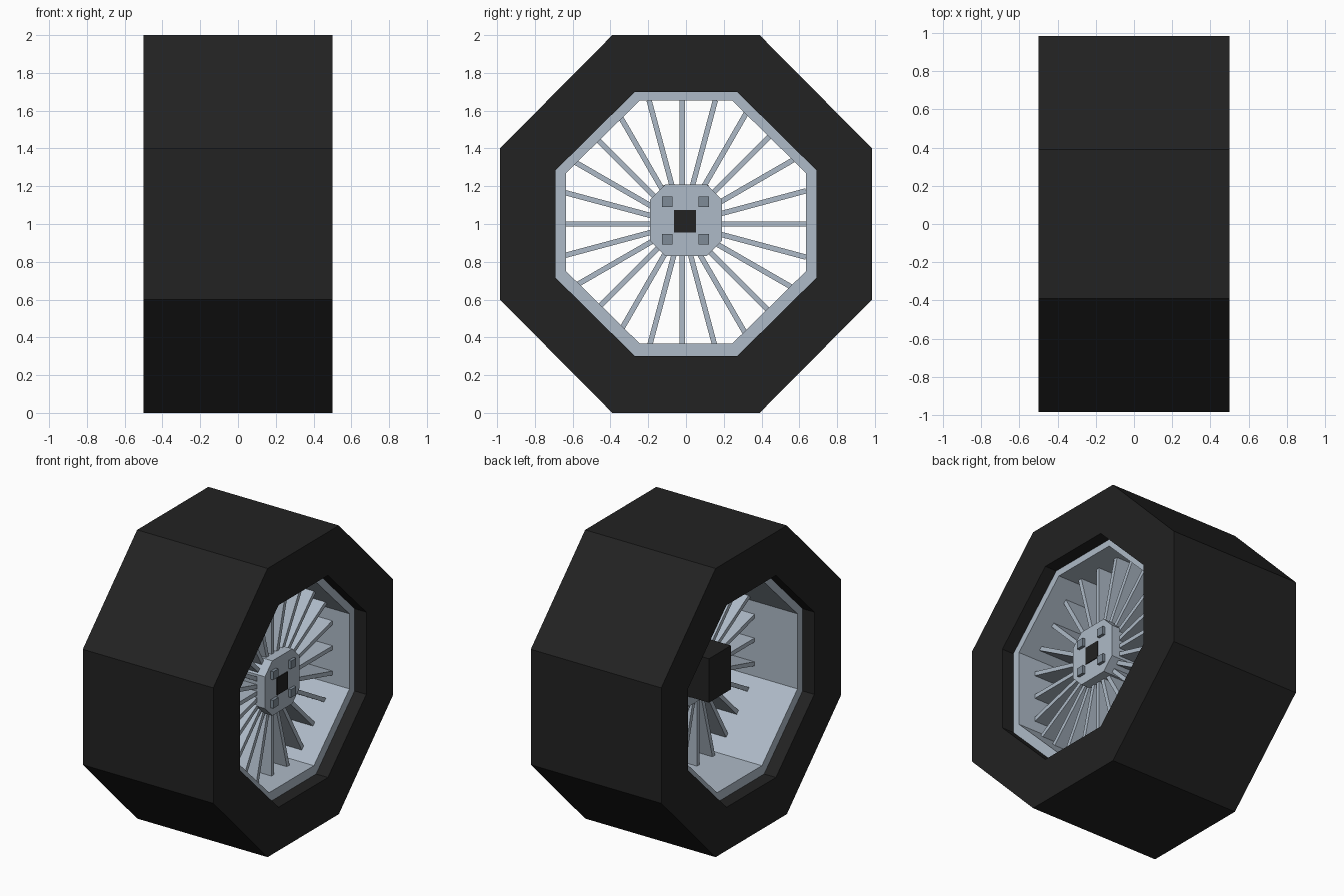
import bpy, bmesh, math

if "Cube" in bpy.data.objects:
    bpy.data.objects.remove(bpy.data.objects["Cube"])


def material(name, rgb):
    m = bpy.data.materials.new(name)
    m.diffuse_color = (*rgb, 1)
    m.use_nodes = True
    m.node_tree.nodes["Principled BSDF"].inputs["Base Color"].default_value = m.diffuse_color
    return m


RUBBER = material("black rubber", (0.016, 0.016, 0.016))
METAL = material("blue grey metal", (0.42, 0.49, 0.57))
BOLT = material("dark grey metal", (0.21, 0.26, 0.31))


def octagon(hy, hz, cy, cz, z0):
    """Corner points of a chamfered rectangle: half sizes, then flat half lengths."""
    return [(hy, z0 - cz), (hy, z0 + cz), (cy, z0 + hz), (-cy, z0 + hz),
            (-hy, z0 + cz), (-hy, z0 - cz), (-cy, z0 - hz), (cy, z0 - hz)]


def finish(name, bm, mat):
    bmesh.ops.recalc_face_normals(bm, faces=bm.faces)
    me = bpy.data.meshes.new(name)
    bm.to_mesh(me)
    bm.free()
    me.materials.append(mat)
    ob = bpy.data.objects.new(name, me)
    bpy.context.collection.objects.link(ob)
    return ob


def tube(name, outer, inner, x0, x1, mat):
    """Hollow eight-sided ring running along x."""
    bm = bmesh.new()
    loops = [[bm.verts.new((x, y, z)) for y, z in pts]
             for pts, x in ((outer, x0), (outer, x1), (inner, x1), (inner, x0))]
    for k in range(4):
        a, b = loops[k], loops[(k + 1) % 4]
        for i in range(8):
            j = (i + 1) % 8
            bm.faces.new((a[i], a[j], b[j], b[i]))
    return finish(name, bm, mat)


def prism(name, pts, x0, x1, mat):
    """Solid profile in the side plane, extruded along x."""
    bm = bmesh.new()
    a = [bm.verts.new((x0, y, z)) for y, z in pts]
    b = [bm.verts.new((x1, y, z)) for y, z in pts]
    bm.faces.new(a)
    bm.faces.new(b)
    for i in range(len(pts)):
        j = (i + 1) % len(pts)
        bm.faces.new((a[i], a[j], b[j], b[i]))
    return finish(name, bm, mat)


def rect(y, z, hy, hz):
    return [(y - hy, z - hz), (y + hy, z - hz), (y + hy, z + hz), (y - hy, z + hz)]


# Tyre and recessed rim barrel
opening = octagon(0.69, 0.70, 0.27, 0.285, 1.0)
tube("tyre", octagon(0.985, 1.0, 0.39, 0.40, 1.0), opening, -0.5, 0.5, RUBBER)
tube("rim", opening, octagon(0.635, 0.643, 0.245, 0.26, 1.01), -0.41, 0.41, METAL)

# Blade spokes, each ending inside the rim wall
for i in range(24):
    t = math.radians(15 * i)
    off = (t + math.pi / 8) % (math.pi / 4) - math.pi / 8
    r = 0.655 / math.cos(off)
    c, s, w = math.cos(t), math.sin(t), 0.014
    pts = [(d * c - k * s - 0.02, 1.0 + d * s + k * c)
           for d, k in ((0.12, -w), (r, -w), (r, w), (0.12, w))]
    prism("spoke", pts, -0.08, 0.28, METAL)

# Hub with axle cap and four bolts
prism("hub", octagon(0.19, 0.19, 0.11, 0.11, 1.02), -0.10, 0.34, METAL)
prism("axle_cap", rect(-0.005, 1.015, 0.058, 0.06), 0.33, 0.345, RUBBER)
for y in (-0.1, 0.095):
    for z in (0.92, 1.118):
        prism("bolt", rect(y, z, 0.028, 0.028), 0.33, 0.36, BOLT)

# Axle block on the inner side
prism("axle_block", rect(0.0, 1.055, 0.12, 0.152), -0.26, -0.05, RUBBER)
